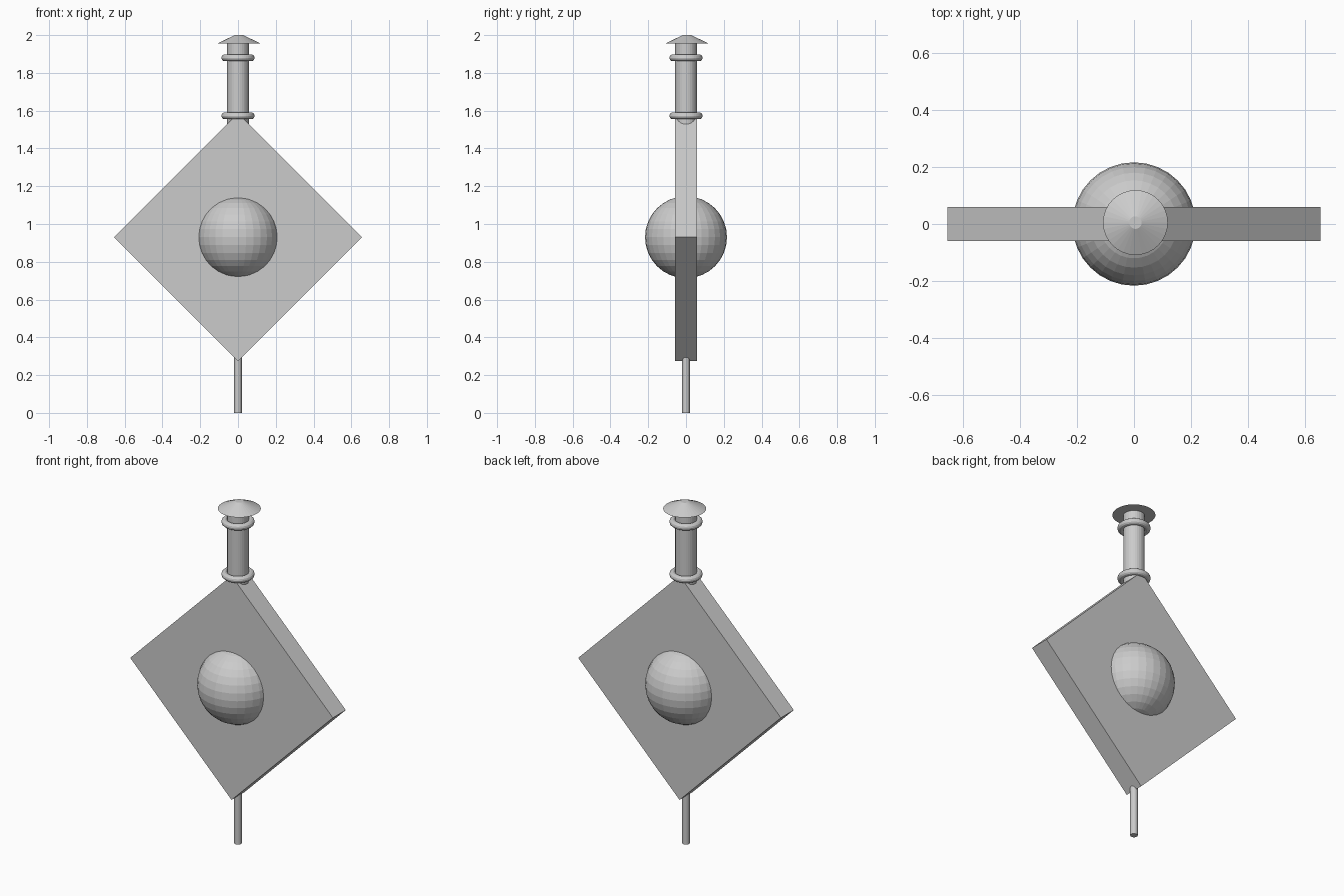
import bpy
import math

cube = bpy.data.objects.get("Cube")
if cube:
    bpy.data.objects.remove(cube, do_unlink=True)

grey = bpy.data.materials.new("light_grey")
grey.use_nodes = True
colour = (0.6, 0.6, 0.6, 1)
grey.diffuse_color = colour
grey.node_tree.nodes["Principled BSDF"].inputs["Base Color"].default_value = colour

MIDDLE = 0.93  # height of the plate and ball centre


def finish(name):
    ob = bpy.context.object
    ob.name = name
    ob.data.materials.append(grey)
    return ob


def post(name, radius, bottom, top):
    bpy.ops.mesh.primitive_cylinder_add(
        vertices=32, radius=radius, depth=top - bottom,
        location=(0, 0, (bottom + top) / 2))
    return finish(name)


# Square plate standing on one corner
bpy.ops.mesh.primitive_cube_add(size=1, location=(0, 0, MIDDLE),
                                rotation=(0, math.radians(45), 0))
plate = finish("diamond_plate")
plate.scale = (0.927, 0.119, 0.927)

# Ball bulging from both faces
bpy.ops.mesh.primitive_uv_sphere_add(segments=32, ring_count=16, radius=0.217,
                                     location=(0, 0, MIDDLE))
finish("centre_ball")

# Peg below and neck above
post("bottom_peg", 0.02, 0, 0.3)
post("neck", 0.057, 1.53, 1.97)

# Collars around the neck
for name, z in (("lower_ring", 1.573), ("upper_ring", 1.88)):
    bpy.ops.mesh.primitive_torus_add(
        major_segments=48, minor_segments=12, major_radius=0.07,
        minor_radius=0.018, location=(0, 0, z))
    finish(name)

# Shallow cap with a small flat top
bpy.ops.mesh.primitive_cone_add(vertices=32, radius1=0.114, radius2=0.022,
                                depth=0.044, location=(0.005, 0.005, 1.978))
finish("cap")
